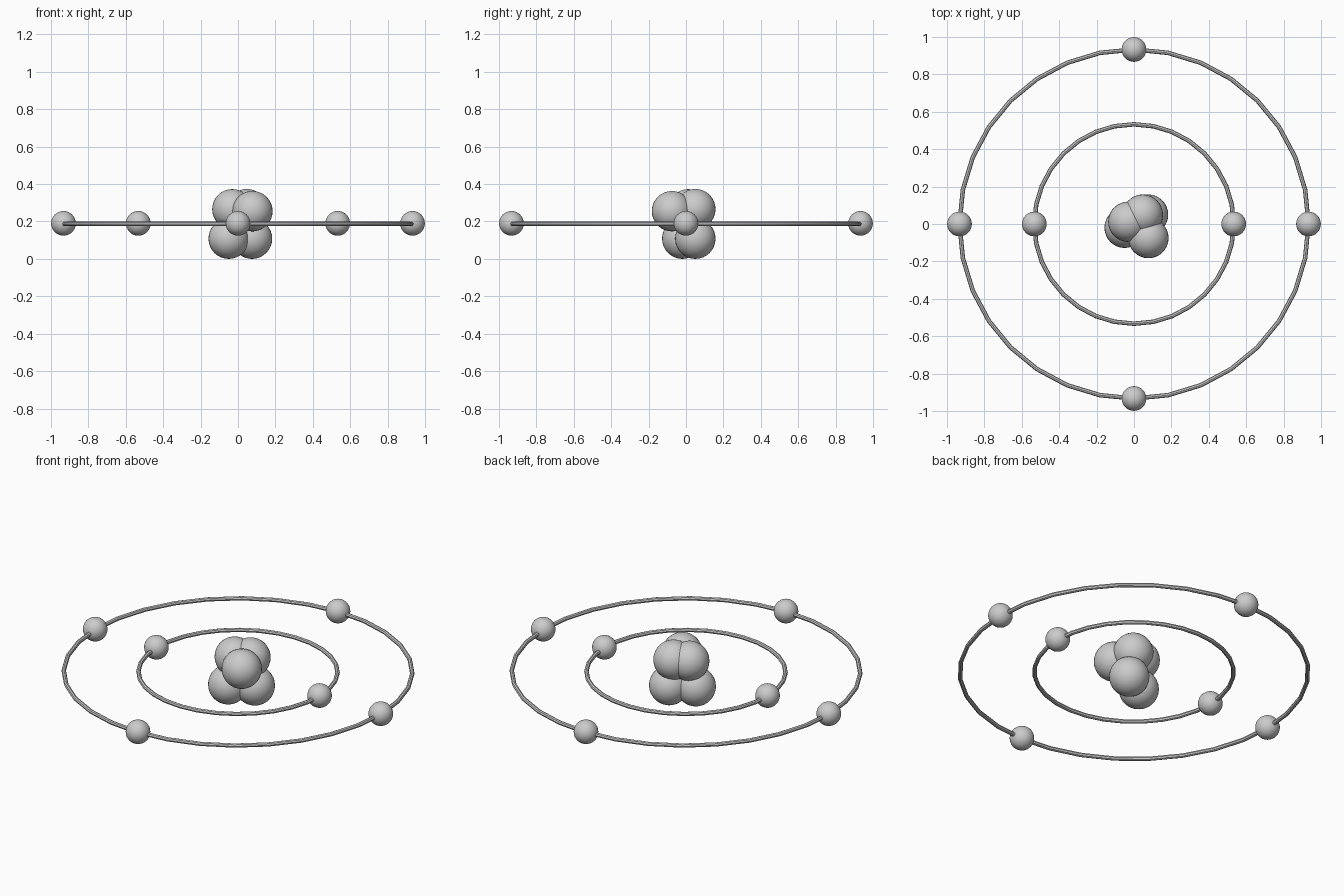
import bpy
from math import cos, sin, pi

if "Cube" in bpy.data.objects:
    bpy.data.objects.remove(bpy.data.objects["Cube"])

MID = 0.187          # height of the orbit plane


def sphere(name, loc, r):
    bpy.ops.mesh.primitive_uv_sphere_add(segments=32, ring_count=16, radius=r, location=loc)
    ob = bpy.context.object
    ob.name = name
    bpy.ops.object.shade_smooth()


def orbit(name, radius):
    bpy.ops.mesh.primitive_torus_add(major_radius=radius, minor_radius=0.012,
                                     major_segments=32, minor_segments=8,
                                     location=(0, 0, MID))
    ob = bpy.context.object
    ob.name = name
    bpy.ops.object.shade_smooth_by_angle()


# nucleus: cluster of overlapping balls
nucleus = [
    (-0.05, -0.02, 0.108),
    (0.075, 0.05, 0.108),
    (0.077, -0.075, 0.255),
    (0.047, 0.05, 0.266),
    (-0.03, 0.012, 0.265),
]
for i, p in enumerate(nucleus):
    sphere(f"nucleus_ball_{i + 1}", p, 0.108)

# orbit rings, each with evenly spaced electrons
for label, radius, count in (("inner", 0.533, 2), ("outer", 0.933, 4)):
    orbit(f"{label}_orbit_ring", radius)
    for k in range(count):
        a = 2 * pi * k / count
        sphere(f"{label}_electron_{k + 1}",
               (radius * cos(a), radius * sin(a), MID + 0.003), 0.066)
